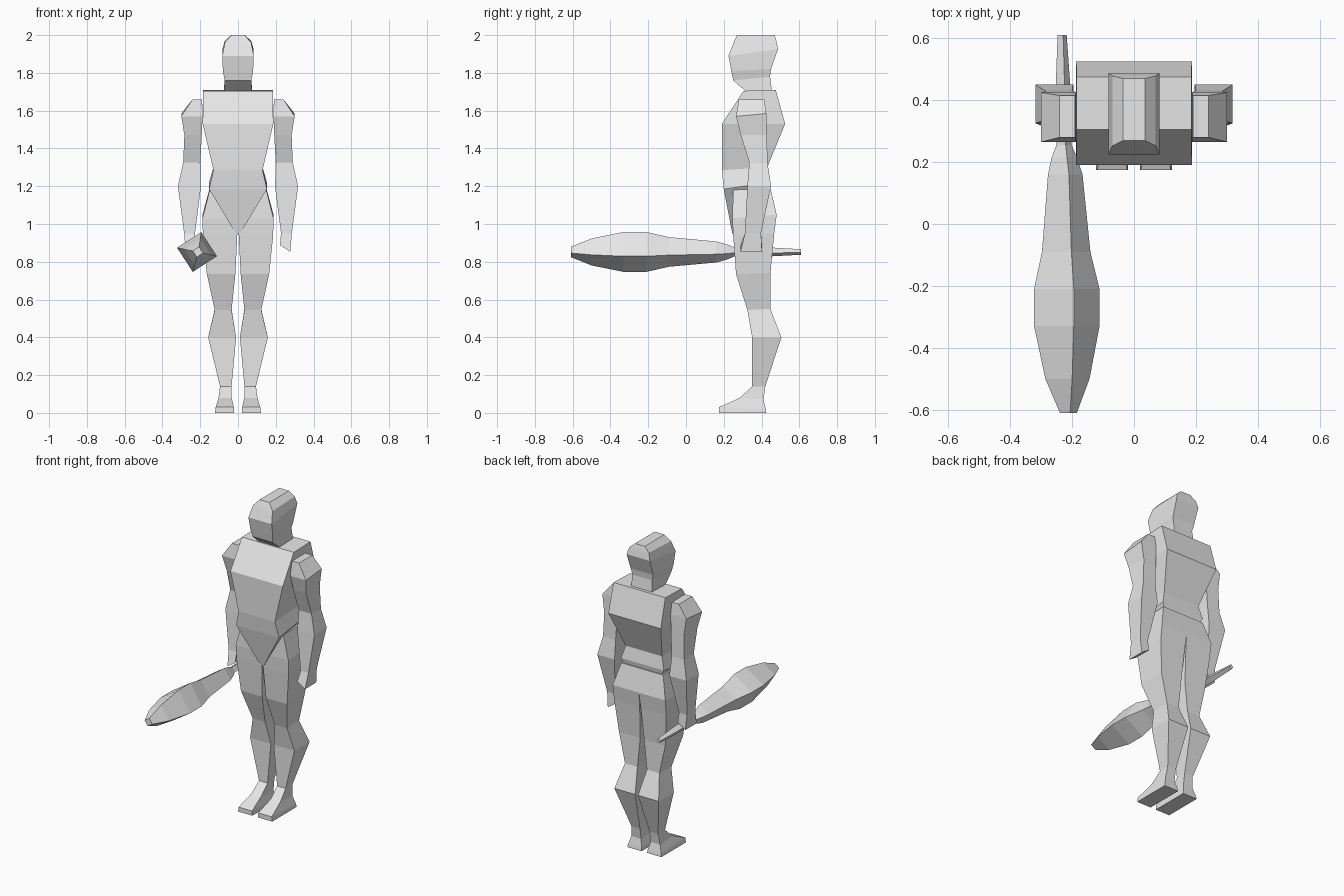
import bpy, bmesh, math

grey = bpy.data.materials.new("light grey")
grey.diffuse_color = (0.8, 0.8, 0.8, 1)


def loft(name, rings):
    """Join rings of points into a closed flat-faced solid."""
    bm = bmesh.new()
    loops = [[bm.verts.new(p) for p in ring] for ring in rings]
    n = len(loops[0])
    for a, b in zip(loops, loops[1:]):
        for i in range(n):
            j = (i + 1) % n
            bm.faces.new((a[i], a[j], b[j], b[i]))
    bm.faces.new(loops[0])
    bm.faces.new(loops[-1])
    bmesh.ops.recalc_face_normals(bm, faces=bm.faces)
    mesh = bpy.data.meshes.new(name)
    bm.to_mesh(mesh)
    bm.free()
    mesh.materials.append(grey)
    obj = bpy.data.objects.new(name, mesh)
    bpy.context.collection.objects.link(obj)
    return obj


def box_ring(x0, x1, yf, zf, yb, zb, tilt=0):
    """Four corners: front edge at (yf, zf), back edge at (yb, zb)."""
    return [(x0, yf, zf + tilt), (x1, yf, zf), (x1, yb, zb), (x0, yb, zb + tilt)]


def centred(name, rows):
    return loft(name, [box_ring(-r[0], *r) for r in rows])


def paired(name, rows):
    obj = loft(name, [box_ring(*r) for r in rows])
    mod = obj.modifiers.new("mirror", 'MIRROR')
    mod.use_mirror_merge = False
    return obj


# Head: half width, front y z, back y z
centred("head", [
    (0.035, 0.27, 2.0, 0.47, 2.0),
    (0.070, 0.252, 1.96, 0.478, 1.97),
    (0.083, 0.225, 1.89, 0.487, 1.925),
    (0.080, 0.240, 1.81, 0.450, 1.82),
    (0.070, 0.250, 1.76, 0.445, 1.78),
    (0.075, 0.320, 1.70, 0.455, 1.70)])

# Chest, waist and the wedge between the thighs
centred("torso", [
    (0.185, 0.305, 1.705, 0.475, 1.71),
    (0.187, 0.19, 1.53, 0.525, 1.53),
    (0.130, 0.19, 1.285, 0.43, 1.30),
    (0.153, 0.20, 1.185, 0.445, 1.22),
    (0.012, 0.245, 0.95, 0.40, 0.98)])

# Legs: inner x, outer x, front y z, back y z
paired("leg", [
    (0.0, 0.150, 0.250, 1.18, 0.447, 1.19),
    (0.0, 0.188, 0.245, 1.03, 0.480, 1.05),
    (0.004, 0.186, 0.250, 0.94, 0.467, 0.95),
    (0.014, 0.165, 0.265, 0.735, 0.447, 0.74),
    (0.034, 0.123, 0.325, 0.545, 0.447, 0.55),
    (0.010, 0.158, 0.350, 0.40, 0.505, 0.40),
    (0.034, 0.095, 0.350, 0.14, 0.420, 0.14)])

# Feet
paired("foot", [
    (0.034, 0.095, 0.350, 0.14, 0.420, 0.14),
    (0.034, 0.103, 0.285, 0.08, 0.410, 0.07),
    (0.022, 0.118, 0.175, 0.03, 0.422, 0.02),
    (0.020, 0.122, 0.175, 0.0, 0.425, 0.0)])

# Arms with plain mitten hands
paired("arm", [
    (0.190, 0.240, 0.280, 1.66, 0.415, 1.66),
    (0.188, 0.300, 0.265, 1.57, 0.425, 1.585),
    (0.192, 0.284, 0.290, 1.47, 0.428, 1.47),
    (0.200, 0.290, 0.335, 1.325, 0.432, 1.32),
    (0.196, 0.318, 0.325, 1.20, 0.450, 1.20),
    (0.228, 0.285, 0.312, 0.95, 0.397, 0.95),
    (0.222, 0.277, 0.288, 0.853, 0.402, 0.853, 0.035)])

# Club held level: centre x, y, radius of its diamond section
club = [(-0.212, -0.61, 0.028), (-0.215, -0.50, 0.073), (-0.217, -0.33, 0.108),
        (-0.217, -0.21, 0.108), (-0.219, -0.09, 0.080), (-0.222, 0.16, 0.057),
        (-0.225, 0.215, 0.042), (-0.226, 0.255, 0.025), (-0.229, 0.43, 0.025),
        (-0.232, 0.61, 0.015)]
turn = math.radians(78)
loft("club", [[(x + r * math.cos(turn + k * math.pi / 2), y,
                0.852 + r * math.sin(turn + k * math.pi / 2)) for k in range(4)]
              for x, y, r in club])
